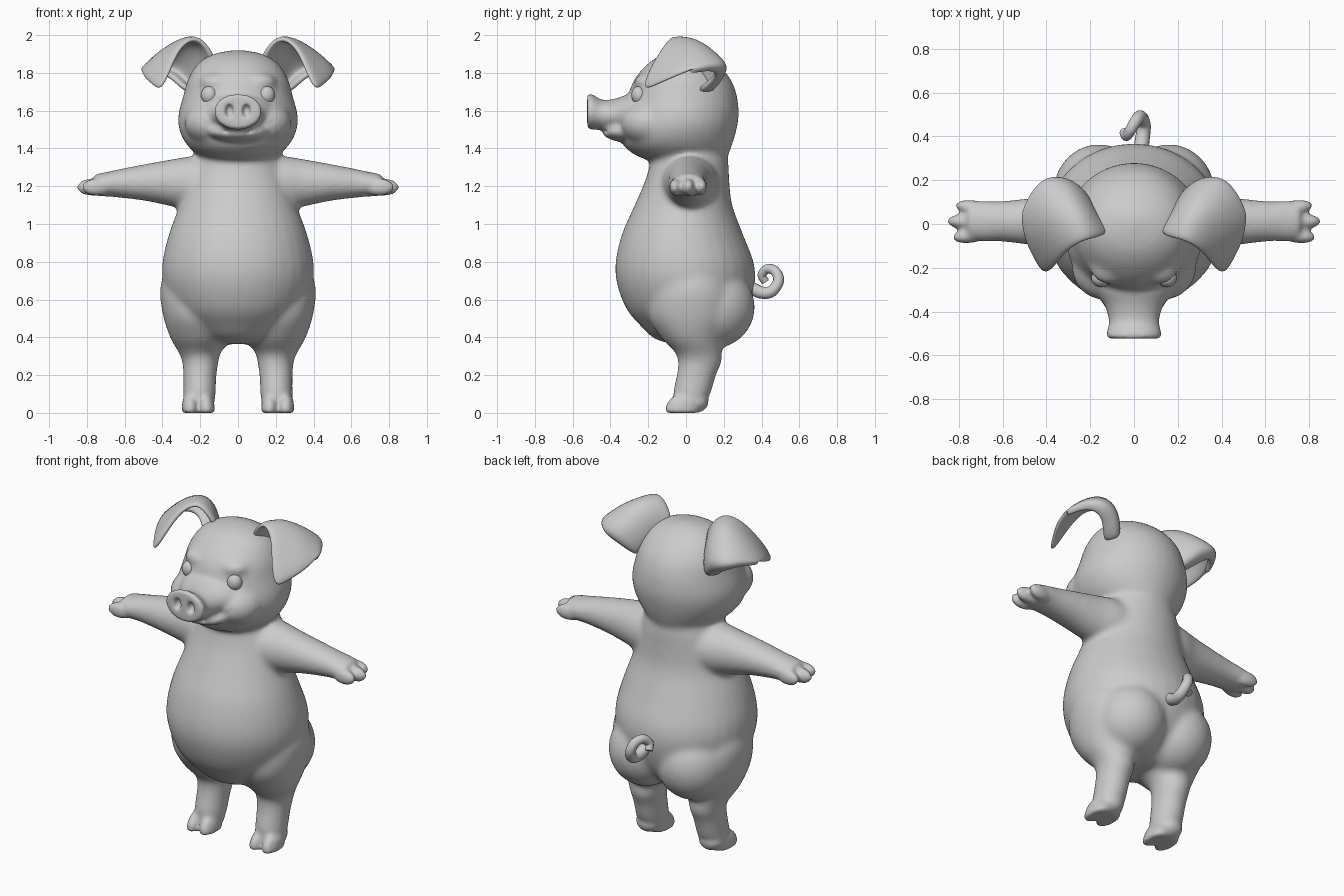
import bpy, bmesh, math
from mathutils import Vector, Matrix

if "Cube" in bpy.data.objects:
    bpy.data.objects.remove(bpy.data.objects["Cube"])

clay = bpy.data.materials.new("soft grey")
clay.use_nodes = True
grey = (0.6, 0.6, 0.6, 1)
clay.diffuse_color = grey
clay.node_tree.nodes["Principled BSDF"].inputs["Base Color"].default_value = grey


def spline(rows, steps):
    """Smoothly resample a list of tuples."""
    pts = [Vector(r) for r in rows]
    out = []
    for i in range(len(pts) - 1):
        a, b, c, d = pts[max(i - 1, 0)], pts[i], pts[i + 1], pts[min(i + 2, len(pts) - 1)]
        for k in range(steps):
            t = k / steps
            out.append(b + (c - a) * (t / 2) + (a * 2 - b * 5 + c * 4 - d) * (t * t / 2)
                       + (b * 3 - a - c * 3 + d) * (t ** 3 / 2))
    return out + [pts[-1]]


def loft(bm, axis, rows, mirror=False, steps=5, n=32):
    """Rows: position along axis, then min and max of the two other directions."""
    for side in ((1, -1) if mirror else (1,)):
        rings = []
        for p, a0, a1, b0, b1 in spline(rows, steps):
            ring = []
            for k in range(n):
                t = 2 * math.pi * k / n
                a = (a0 + a1) / 2 + (a1 - a0) / 2 * math.cos(t)
                b = (b0 + b1) / 2 + (b1 - b0) / 2 * math.sin(t)
                x, y, z = {"X": (p, a, b), "Y": (a, p, b), "Z": (a, b, p)}[axis]
                ring.append(bm.verts.new((x * side, y, z)))
            rings.append(ring)
        faces = [bm.faces.new(rings[0]), bm.faces.new(rings[-1][::-1])]
        for r, s in zip(rings, rings[1:]):
            for k in range(n):
                faces.append(bm.faces.new((r[k], s[k], s[k - 1], r[k - 1])))
        bmesh.ops.recalc_face_normals(bm, faces=faces)


def ball(bm, centre, size, mirror=False, tilt=0):
    for side in ((1, -1) if mirror else (1,)):
        m = (Matrix.Translation((centre[0] * side, centre[1], centre[2]))
             @ Matrix.Rotation(tilt * side, 4, "Z") @ Matrix.Diagonal((*size, 1)))
        bmesh.ops.create_uvsphere(bm, u_segments=32, v_segments=20, radius=1, matrix=m)


def finish(name, bm):
    mesh = bpy.data.meshes.new(name)
    bm.to_mesh(mesh)
    bm.free()
    mesh.materials.append(clay)
    mesh.shade_smooth()
    obj = bpy.data.objects.new(name, mesh)
    bpy.context.collection.objects.link(obj)
    return obj


def blend(obj, rounds):
    """Fuse overlapping shapes into one skin and soften the joins."""
    m = obj.modifiers.new("Fuse", "REMESH")
    m.mode = "VOXEL"
    m.voxel_size = .01
    m.use_smooth_shade = True
    m = obj.modifiers.new("Soften", "SMOOTH")
    m.factor = .5
    m.iterations = rounds


flesh = bmesh.new()
# Torso and belly
loft(flesh, "Z", [(.365, -.08, .08, -.08, .12), (.395, -.18, .18, -.17, .19), (.46, -.265, .265, -.24, .27),
                  (.55, -.345, .345, -.315, .33), (.68, -.395, .395, -.365, .365), (.80, -.4, .4, -.373, .358),
                  (.95, -.365, .365, -.338, .30), (1.1, -.31, .31, -.272, .245), (1.22, -.275, .275, -.22, .23),
                  (1.32, -.24, .24, -.19, .225), (1.42, -.20, .20, -.17, .21)])
# Rump
ball(flesh, (.16, .14, .56), (.21, .225, .22), True)
# Legs
loft(flesh, "Z", [(.03, .125, .29, -.06, .09), (.10, .118, .29, -.07, .13), (.2, .113, .29, -.05, .16),
                  (.27, .103, .295, -.042, .19), (.32, .09, .315, -.058, .19), (.4, .04, .36, -.135, .205),
                  (.52, .05, .398, -.2, .26), (.66, .08, .412, -.18, .24), (.8, .14, .37, -.1, .16)], True)
# Arms
loft(flesh, "X", [(.1, -.14, .18, 1.05, 1.37), (.24, -.125, .165, 1.07, 1.36), (.34, -.105, .138, 1.09, 1.345),
                  (.48, -.095, .118, 1.12, 1.32), (.62, -.08, .105, 1.138, 1.293), (.7, -.082, .108, 1.145, 1.275),
                  (.765, -.07, .095, 1.148, 1.265)], True)
# Skull, cheeks and brows
loft(flesh, "Z", [(1.32, -.12, .12, -.12, .15), (1.355, -.2, .2, -.25, .215), (1.42, -.272, .272, -.335, .245),
                  (1.5, -.312, .312, -.35, .268), (1.58, -.316, .316, -.34, .28), (1.68, -.29, .29, -.308, .27),
                  (1.77, -.264, .264, -.272, .235), (1.85, -.212, .212, -.2, .165), (1.9, -.13, .13, -.12, .09),
                  (1.92, -.03, .03, -.03, .03)])
ball(flesh, (.13, -.195, 1.535), (.155, .155, .12), True)
ball(flesh, (.12, -.2, 1.75), (.085, .075, .05), True, .35)
base = finish("body_base", flesh)
blend(base, 24)

# Crisper details added to the softened flesh
skin = bmesh.new()
skin.from_object(base, bpy.context.evaluated_depsgraph_get())
bpy.data.objects.remove(base)
# Hooves: two toes and a heel
for x in (.168, .252):
    loft(skin, "Z", [(0, x - .045, x + .045, -.107, .06), (.03, x - .045, x + .045, -.11, .07),
                     (.07, x - .038, x + .04, -.088, .08), (.1, x - .02, x + .02, -.05, .05)], True)
ball(skin, (.21, .05, .06), (.075, .07, .06), True)
# Fingers
for y, z, tip in ((-.053, 1.195, .828), (.012, 1.195, .853), (.075, 1.197, .815)):
    ball(skin, (tip - .08, y, z), (.08, .034, .046), True, .12 * (y - .01) / .06)
# Snout with flat disc
loft(skin, "Y", [(-.2, -.22, .22, 1.48, 1.72), (-.3, -.18, .18, 1.485, 1.69), (-.37, -.135, .135, 1.49, 1.665),
                 (-.44, -.115, .115, 1.495, 1.657), (-.485, -.122, .122, 1.5, 1.68), (-.51, -.127, .127, 1.5, 1.69),
                 (-.523, -.114, .114, 1.515, 1.68)])
# Lower jaw
ball(skin, (0, -.29, 1.49), (.165, .155, .06))
body = finish("body", skin)

# Cutters for the nostrils and smile
holes = bmesh.new()
ball(holes, (.045, -.525, 1.6), (.024, .035, .036), True)
nostrils = finish("nostril_cutter", holes)
line = bmesh.new()
smile_half = [(.05, -.57, -.37, 1.478, 1.498), (.1, -.55, -.35, 1.486, 1.506),
              (.15, -.5, -.312, 1.508, 1.53), (.185, -.48, -.29, 1.535, 1.557), (.2, -.4, -.285, 1.56, 1.572)]
loft(line, "X", [(-r[0], *r[1:]) for r in smile_half[::-1]] + smile_half)
smile = finish("smile_cutter", line)

blend(body, 2)
for cutter in (nostrils, smile):
    cutter.hide_render = True
    cutter.hide_viewport = True
    m = body.modifiers.new("Cut", "BOOLEAN")
    m.operation = "DIFFERENCE"
    m.object = cutter
blend(body, 3)

# Eyes
for side, name in ((1, "left_eye"), (-1, "right_eye")):
    bm = bmesh.new()
    ball(bm, (side * .153, -.25, 1.682), (.043, .038, .048), False, side * .4)
    finish(name, bm)

# Folded ears: front edge, middle, back edge and rolled rim, from root to tip
EAR = [((.12, -.03, 1.85), (.18, .05, 1.81), (.23, .14, 1.71), (.26, .06, 1.71)),
       ((.145, -.06, 1.92), (.20, .06, 1.91), (.26, .18, 1.75), (.30, .09, 1.73)),
       ((.22, -.07, 2.00), (.27, .07, 1.98), (.31, .215, 1.82), (.345, .14, 1.77)),
       ((.31, -.12, 1.94), (.37, .05, 1.945), (.40, .215, 1.85), (.40, .16, 1.805)),
       ((.36, -.20, 1.81), (.45, -.02, 1.87), (.465, .14, 1.85), (.455, .10, 1.825)),
       ((.41, -.235, 1.70), (.495, -.08, 1.77), (.51, .03, 1.82), (.50, .01, 1.80))]
for side, name in ((1, "left_ear"), (-1, "right_ear")):
    bm = bmesh.new()
    grid = [[bm.verts.new((x * side, y, z)) for x, y, z in spline(row, 2)] for row in EAR]
    for r, s in zip(grid, grid[1:]):
        for k in range(len(r) - 1):
            quad = (r[k], r[k + 1], s[k + 1], s[k])
            bm.faces.new(quad if side > 0 else quad[::-1])
    ear = finish(name, bm)
    m = ear.modifiers.new("Thickness", "SOLIDIFY")
    m.thickness = .035
    m.offset = 0
    m = ear.modifiers.new("Round", "SUBSURF")
    m.levels = m.render_levels = 2

# Curly tail, thinner towards the tip
cu = bpy.data.curves.new("tail", "CURVE")
cu.dimensions = "3D"
cu.bevel_depth = .035
cu.bevel_resolution = 5
cu.use_fill_caps = True
path = spline([(.03, .33, .67), (.04, .40, .637), (.045, .455, .645), (.03, .49, .70), (.01, .472, .75),
               (-.015, .43, .762), (-.035, .402, .73), (-.045, .42, .695)], 6)
sp = cu.splines.new("POLY")
sp.points.add(len(path) - 1)
for i, (q, p) in enumerate(zip(sp.points, path)):
    q.co = (*p, 1)
    q.radius = 1 - .4 * i / len(path)
sp.use_smooth = True
cu.materials.append(clay)
bpy.context.collection.objects.link(bpy.data.objects.new("tail", cu))
